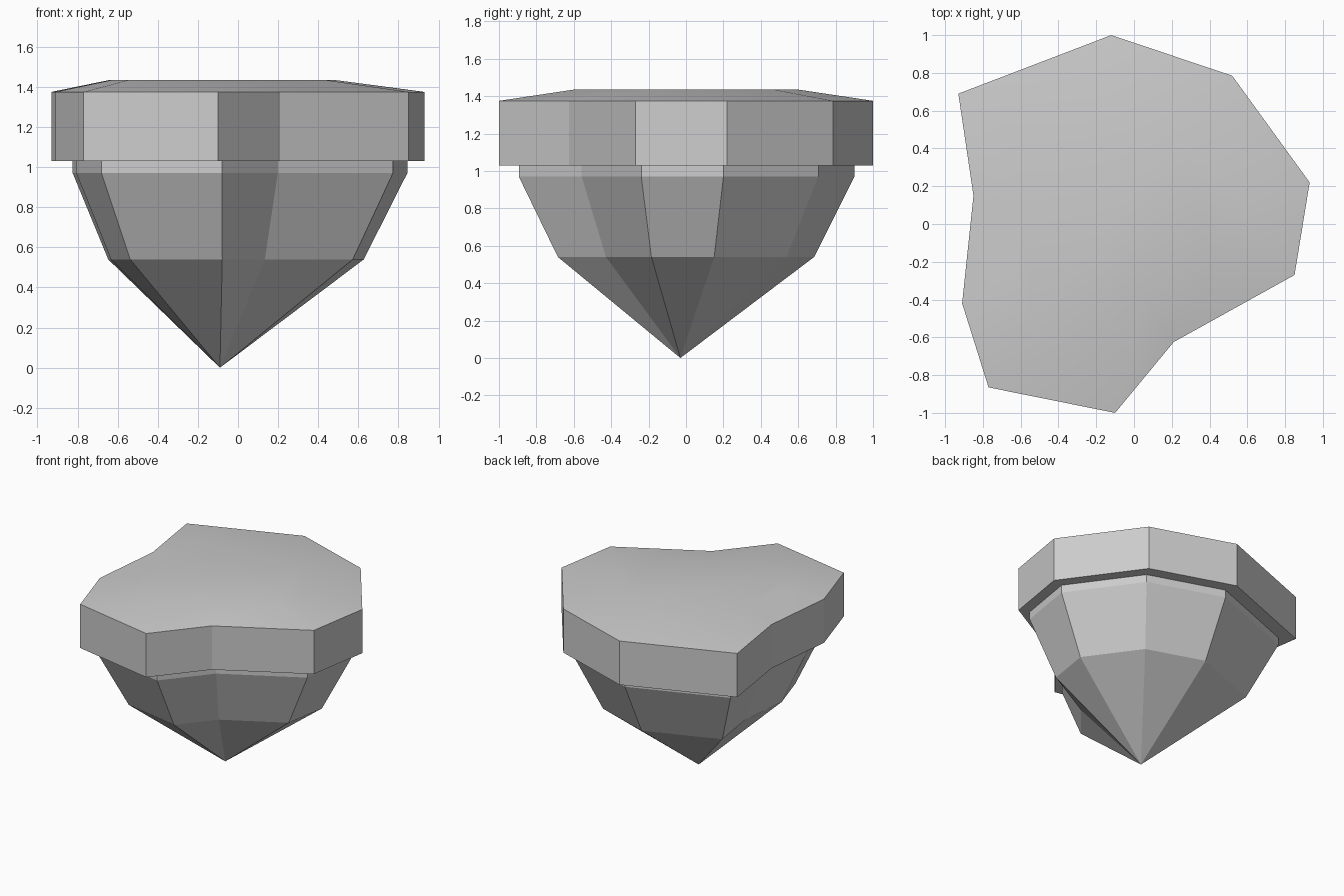
import bpy, bmesh

if "Cube" in bpy.data.objects:
    bpy.data.objects.remove(bpy.data.objects["Cube"])

# Irregular ten-sided island outline, seen from above
OUTLINE = [(-0.12, 1.0), (-0.93, 0.69), (-0.85, 0.15), (-0.91, -0.42), (-0.77, -0.865),
           (-0.10, -1.0), (0.21, -0.625), (0.85, -0.27), (0.93, 0.22), (0.52, 0.785)]


def ring(bm, scale, z, dx=0.0, dy=0.0):
    return [bm.verts.new((x * scale + dx, y * scale + dy, z)) for x, y in OUTLINE]


def bridge(bm, low, high):
    n = len(low)
    return [bm.faces.new((low[i], low[(i + 1) % n], high[(i + 1) % n], high[i]))
            for i in range(n)]


def finish(bm, name):
    bmesh.ops.recalc_face_normals(bm, faces=bm.faces[:])
    mesh = bpy.data.meshes.new(name)
    bm.to_mesh(mesh)
    bm.free()
    obj = bpy.data.objects.new(name, mesh)
    bpy.context.collection.objects.link(obj)
    return obj


# Rock underside: short collar, tapering sides and an off-centre point
bm = bmesh.new()
low = ring(bm, 0.685, 0.54, -0.01)
mid = ring(bm, 0.897, 0.97, 0.01, 0.003)
top = ring(bm, 0.897, 1.03, 0.01, 0.003)
bridge(bm, low, mid)
bridge(bm, mid, top)
tip = bm.verts.new((-0.09, -0.03, 0))
for a, b in zip(low, low[1:] + low[:1]):
    bm.faces.new((tip, b, a))
bm.faces.new(top)
finish(bm, "rock_base")

# Ground slab: overhanging flat-sided band with a gently raised smooth top
bm = bmesh.new()
bottom = ring(bm, 1.0, 1.03)
rim = ring(bm, 1.0, 1.375)
crown = ring(bm, 0.6, 1.435, -0.08)
bm.faces.new(bottom)
bridge(bm, bottom, rim)
cap = bridge(bm, rim, crown) + [bm.faces.new(crown)]
for f in cap:
    f.smooth = True
for a, b in zip(rim, rim[1:] + rim[:1]):
    bm.edges.get((a, b)).smooth = False
finish(bm, "ground_slab")
